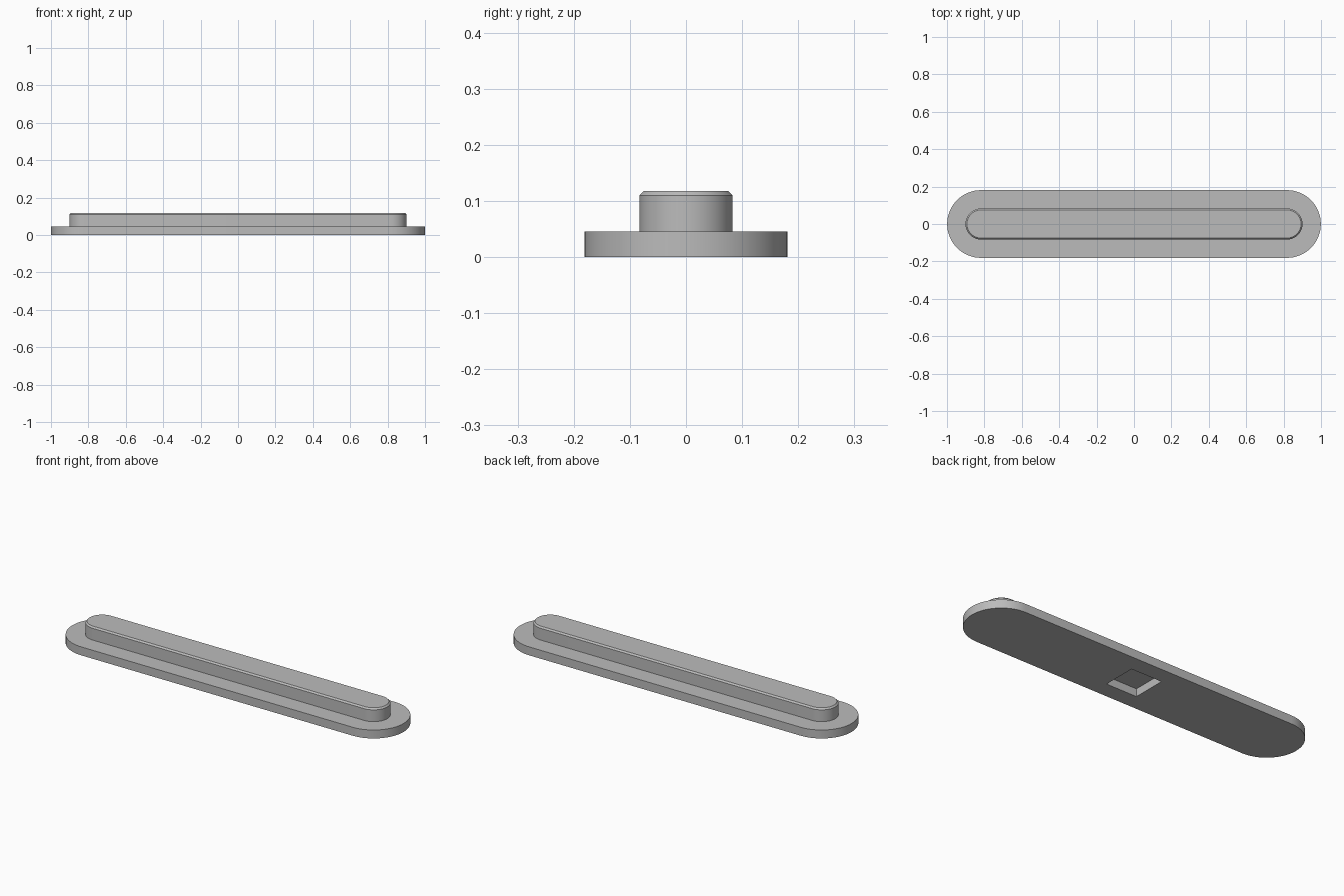
import bpy, bmesh, math

default = bpy.data.objects.get("Cube")
if default:
    bpy.data.objects.remove(default, do_unlink=True)

HALF_STRAIGHT = 0.818
ARC_STEPS = 32

grey = bpy.data.materials.new("neutral grey")
grey.use_nodes = True
colour = (0.5, 0.5, 0.5, 1)
grey.diffuse_color = colour
grey.node_tree.nodes["Principled BSDF"].inputs["Base Color"].default_value = colour


def add_loop(bm, points, z):
    return [bm.verts.new((x, y, z)) for x, y in points]


def slot_outline(radius):
    """Straight-sided outline with a half circle at each end."""
    points = []
    for side in (1, -1):
        for i in range(ARC_STEPS + 1):
            a = math.pi * (i / ARC_STEPS - 0.5)
            points.append((side * (HALF_STRAIGHT + radius * math.cos(a)),
                           side * radius * math.sin(a)))
    return points


def bridge(bm, low, high):
    for i in range(len(low)):
        j = (i + 1) % len(low)
        bm.faces.new((low[i], low[j], high[j], high[i]))


def loop_edges(bm, loop):
    edges = []
    for i, v in enumerate(loop):
        pair = (v, loop[(i + 1) % len(loop)])
        edges.append(bm.edges.get(pair) or bm.edges.new(pair))
    return edges


bm = bmesh.new()

# Flange, raised ridge and its chamfered top edge, as (radius, height)
profile = [(0.181, 0), (0.181, 0.046), (0.083, 0.046), (0.083, 0.11), (0.075, 0.118)]
rings = [add_loop(bm, slot_outline(r), z) for r, z in profile]
for low, high in zip(rings, rings[1:]):
    bridge(bm, low, high)
bm.faces.new(rings[-1])

# Square recess in the underside
h = 0.092
square = [(-h, -h), (h, -h), (h, h), (-h, h)]
mouth = add_loop(bm, square, 0)
ceiling = add_loop(bm, square, 0.042)
bridge(bm, mouth, ceiling)
bm.faces.new(ceiling)

# Underside around the recess
bmesh.ops.triangle_fill(bm, use_beauty=True, normal=(0, 0, -1),
                        edges=loop_edges(bm, rings[0]) + loop_edges(bm, mouth))
bmesh.ops.recalc_face_normals(bm, faces=bm.faces)

mesh = bpy.data.meshes.new("slotted_rail")
bm.to_mesh(mesh)
bm.free()
mesh.materials.append(grey)
rail = bpy.data.objects.new("flanged_rail", mesh)
bpy.context.collection.objects.link(rail)

bpy.ops.object.select_all(action="DESELECT")
rail.select_set(True)
bpy.context.view_layer.objects.active = rail
bpy.ops.object.shade_smooth_by_angle(angle=math.radians(30))
